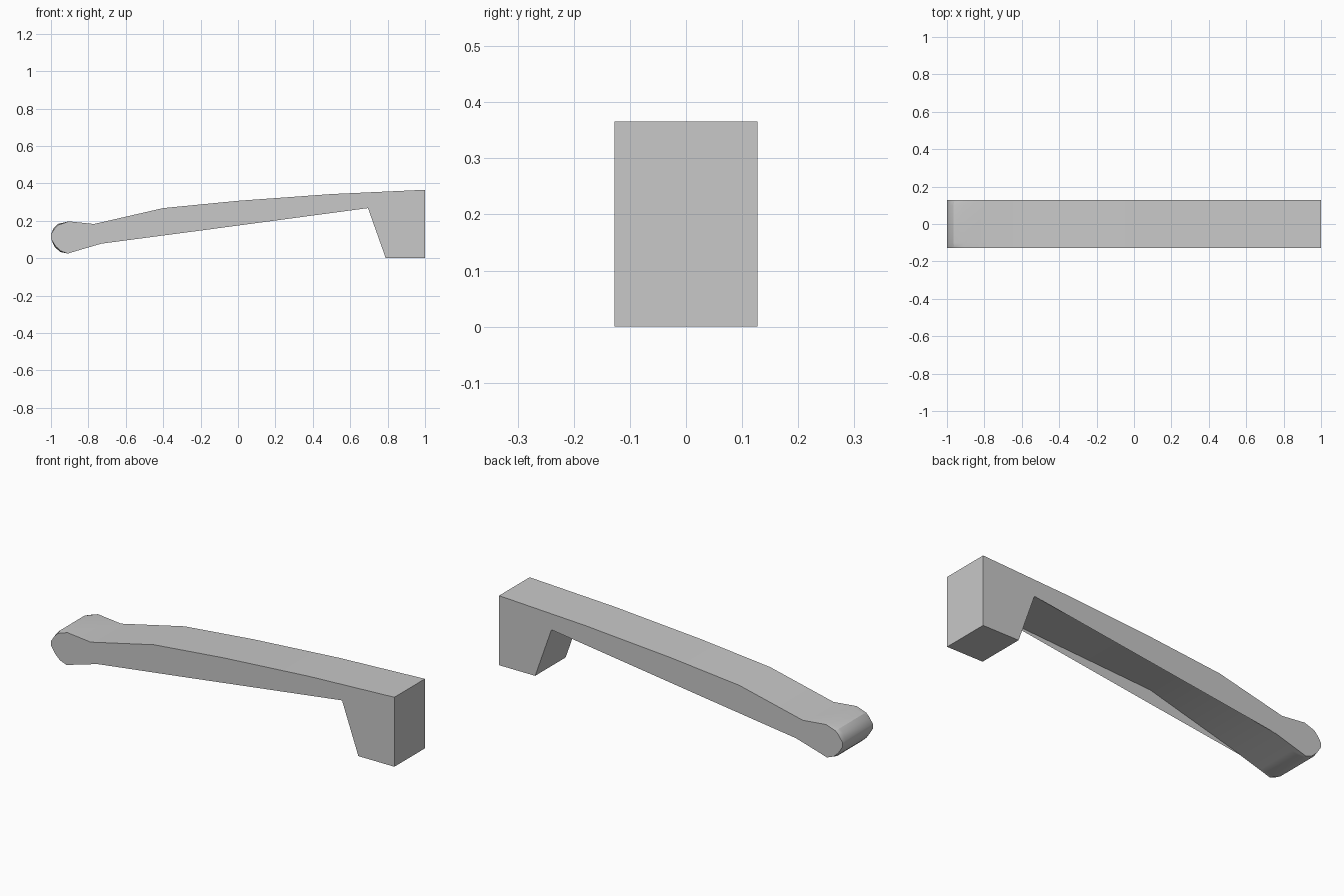
import bpy
import bmesh
import math

cube = bpy.data.objects.get("Cube")
if cube:
    bpy.data.objects.remove(cube, do_unlink=True)

# Plain grey finish
grey = bpy.data.materials.new("plain_grey")
grey.use_nodes = True
colour = (0.58, 0.58, 0.58, 1)
grey.diffuse_color = colour
grey.node_tree.nodes["Principled BSDF"].inputs["Base Color"].default_value = colour

# Side outline: rounded tip, bowed top, square foot, straight underside
TIP = [(-0.95, 0.033), (-0.98, 0.06), (-1, 0.103), (-1, 0.128),
       (-0.985, 0.162), (-0.965, 0.183), (-0.905, 0.197)]
TOP = [(-0.77, 0.183), (-0.4, 0.268), (0, 0.307), (0.5, 0.343), (1, 0.366)]
FOOT = [(1, 0), (0.79, 0), (0.695, 0.268)]
MIDDLE = (-0.2, 0.148)
UNDERSIDE = [MIDDLE, (-0.73, 0.078), (-0.85, 0.043), (-0.91, 0.025)]
OUTLINE = TIP + TOP + FOOT + UNDERSIDE
RECESS = 0.07


def section(bm, y, shrink, recess):
    """One outline across the width: tip drawn in, underside hollowed."""
    verts = []
    for x, z in OUTLINE:
        if (x, z) == MIDDLE:
            z += recess
        elif -1 < x < -0.94:
            x += (-0.92 - x) * shrink
            z += (0.115 - z) * shrink
        verts.append(bm.verts.new((x, y, z)))
    return verts


# Handle body: thin side walls around a hollowed underside, eased tip corners
bm = bmesh.new()
half = [(0.127, 0.08, 0), (0.124, 0.07, RECESS), (0.1, 0, RECESS)]
stations = [(-y, s, r) for y, s, r in half] + half[::-1]
rings = [section(bm, *station) for station in stations]
count = len(OUTLINE)
for a, b in zip(rings, rings[1:]):
    for i in range(count):
        j = (i + 1) % count
        bm.faces.new((a[i], a[j], b[j], b[i]))
bm.faces.new(rings[0])
bm.faces.new(rings[-1])
bmesh.ops.recalc_face_normals(bm, faces=bm.faces)

mesh = bpy.data.meshes.new("handle_body")
bm.to_mesh(mesh)
bm.free()
mesh.materials.append(grey)
handle = bpy.data.objects.new("handle_body", mesh)
bpy.context.collection.objects.link(handle)

# Soft tip, crisp side edges
bpy.ops.object.select_all(action="DESELECT")
handle.select_set(True)
bpy.context.view_layer.objects.active = handle
bpy.ops.object.shade_smooth_by_angle(angle=math.radians(30))
